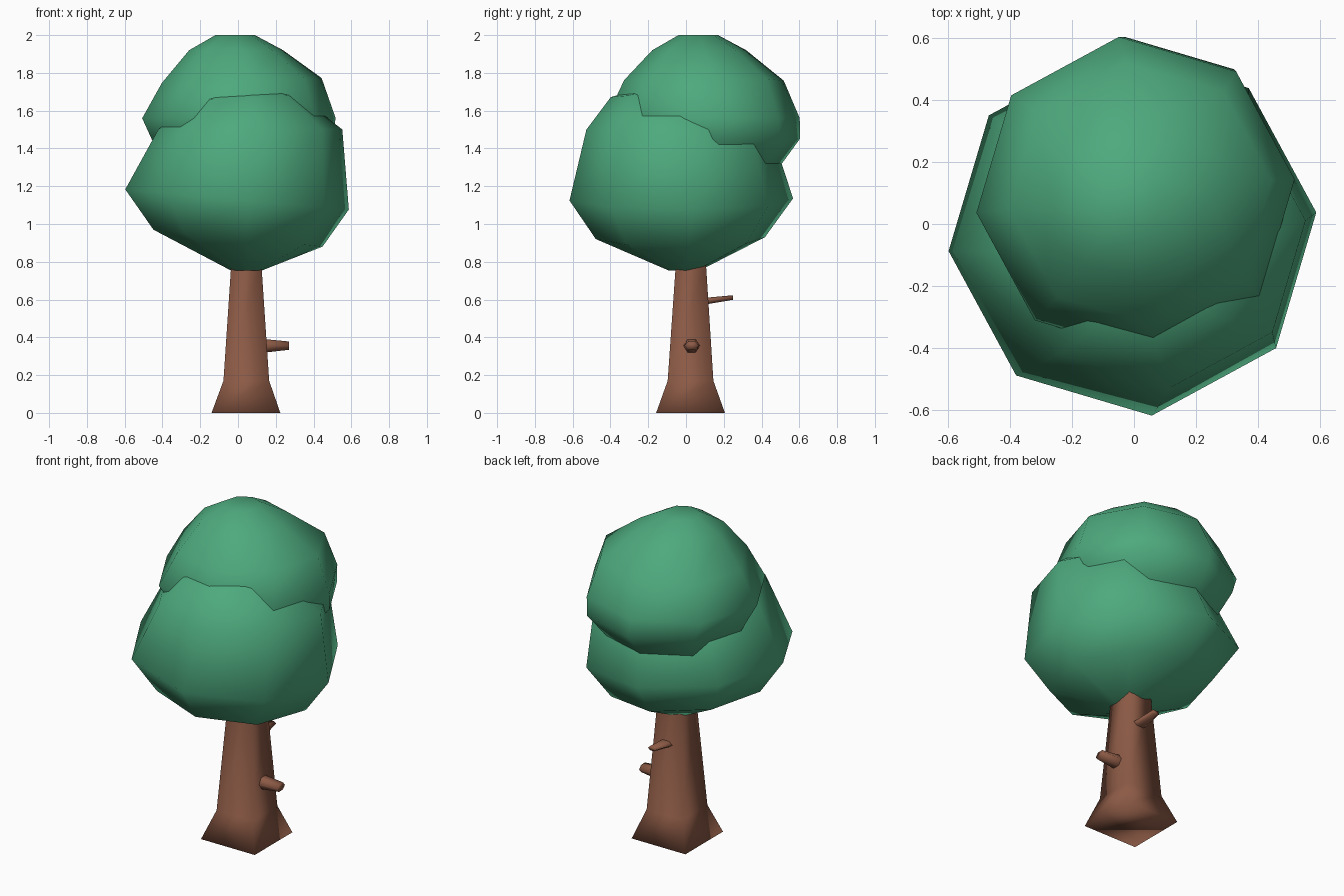
import bpy, bmesh, math
from mathutils import Vector

if "Cube" in bpy.data.objects:
    bpy.data.objects.remove(bpy.data.objects["Cube"])


def material(name, rgb):
    m = bpy.data.materials.new(name)
    m.diffuse_color = (*rgb, 1.0)
    m.use_nodes = True
    m.node_tree.nodes["Principled BSDF"].inputs["Base Color"].default_value = m.diffuse_color
    return m


BARK = material("bark_brown", (0.262, 0.102, 0.060))
LEAF = material("leaf_green", (0.075, 0.400, 0.208))


def loft(name, rings, mat):
    """Skin a stack of rings (lists of points) into a closed smooth solid."""
    bm = bmesh.new()
    rows = [[bm.verts.new(p) for p in ring] for ring in rings]
    n = len(rows[0])
    for a, b in zip(rows, rows[1:]):
        for i in range(n):
            j = (i + 1) % n
            bm.faces.new((a[i], a[j], b[j], b[i]))
    bm.faces.new(rows[0][::-1])
    bm.faces.new(rows[-1])
    bmesh.ops.recalc_face_normals(bm, faces=bm.faces)
    for f in bm.faces:
        f.smooth = True
    me = bpy.data.meshes.new(name)
    bm.to_mesh(me)
    bm.free()
    me.materials.append(mat)
    ob = bpy.data.objects.new(name, me)
    bpy.context.collection.objects.link(ob)
    return ob


def flat_ring(z, cx, cy, r, n=8, rot=6, tilt=0.0):
    pts = []
    for i in range(n):
        a = math.radians(rot + 360 * i / n)
        dx, dy = r * math.cos(a), r * math.sin(a)
        pts.append((cx + dx, cy + dy, z + tilt * dx))
    return pts


def limb_ring(centre, axis, half_w, half_h):
    """Six-sided ring facing along a horizontal axis."""
    side = Vector((-axis.y, axis.x, 0))
    c = Vector(centre)
    return [c + side * half_w * math.cos(k * math.pi / 3)
            + Vector((0, 0, half_h * math.sin(k * math.pi / 3) / 0.866)) for k in range(6)]


# Square flared trunk
loft("trunk", [flat_ring(z, cx, cy, h * math.sqrt(2), 4, 45) for z, cx, cy, h in (
    (0.0, 0.042, 0.024, 0.182),
    (0.17, 0.044, 0.024, 0.121),
    (0.80, 0.044, 0.026, 0.079),
    (1.00, 0.044, 0.026, 0.060))], BARK)

# Broken-off side branch
X = Vector((1, 0, 0))
loft("side_branch", [limb_ring((0.10, 0.03, 0.355), X, 0.045, 0.040),
                     limb_ring((0.155, 0.03, 0.355), X, 0.043, 0.034),
                     limb_ring((0.27, 0.03, 0.356), X, 0.038, 0.022)], BARK)

# Thin back branch
Y = Vector((0, 1, 0))
loft("back_branch", [limb_ring((0.055, 0.07, 0.588), Y, 0.050, 0.024),
                     limb_ring((0.055, 0.12, 0.594), Y, 0.045, 0.017),
                     limb_ring((0.055, 0.25, 0.611), Y, 0.028, 0.012)], BARK)

# Lower foliage: z, centre x, centre y, radius, twist, tilt
lower = ((0.755, 0.045, -0.01, 0.085, 6, 0),
         (0.925, 0.00, -0.03, 0.45, 6, -0.10),
         (1.13, -0.005, -0.025, 0.595, 6, -0.09),
         (1.50, 0.065, -0.04, 0.49, 6, 0),
         (1.67, 0.04, -0.12, 0.28, 6, 0.05),
         (1.72, 0.06, -0.11, 0.13, 6, 0))
loft("lower_foliage", [flat_ring(z, x, y, r, 8, t, k) for z, x, y, r, t, k in lower], LEAF)

# Upper foliage, set further back
upper = ((1.17, 0.0, 0.10, 0.15, 6, 0),
         (1.32, 0.0, 0.12, 0.39, 6, 0),
         (1.45, 0.02, 0.125, 0.48, 6, 0),
         (1.56, 0.005, 0.09, 0.515, 6, 0),
         (1.76, 0.02, 0.095, 0.425, 6, 0.03),
         (1.92, -0.01, 0.07, 0.25, 6, 0),
         (2.00, -0.015, 0.065, 0.105, 6, 0))
loft("upper_foliage", [flat_ring(z, x, y, r, 8, t, k) for z, x, y, r, t, k in upper], LEAF)
